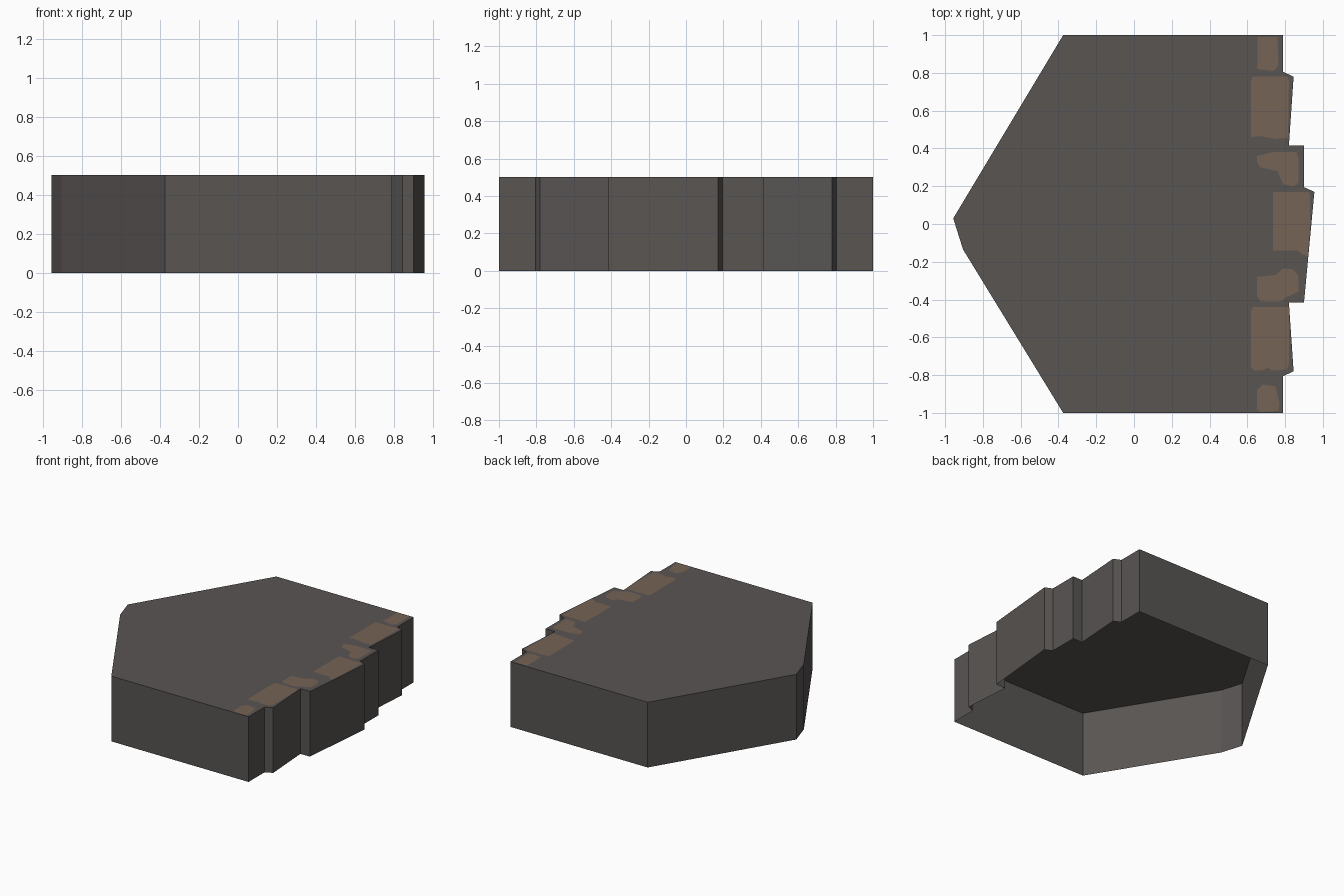
import bpy, bmesh

if "Cube" in bpy.data.objects:
    bpy.data.objects.remove(bpy.data.objects["Cube"])

HEIGHT = 0.5


def material(name, rgb):
    m = bpy.data.materials.new(name)
    m.diffuse_color = (*rgb, 1.0)
    m.use_nodes = True
    m.node_tree.nodes["Principled BSDF"].inputs["Base Color"].default_value = m.diffuse_color
    return m


def make_object(name, bm, mat):
    mesh = bpy.data.meshes.new(name)
    bm.to_mesh(mesh)
    bm.free()
    mesh.materials.append(mat)
    ob = bpy.data.objects.new(name, mesh)
    bpy.context.collection.objects.link(ob)
    return ob


stone = material("dark grey stone", (0.098, 0.090, 0.086))
clay = material("brown brick", (0.178, 0.125, 0.090))

# Slab: stepped outline with a top and side walls, open underneath
outline = [(-.375, -1), (.79, -1), (.79, -.805), (.845, -.78), (.82, -.415),
           (.9, -.415), (.955, .17), (.9, .195), (.9, .415), (.82, .415),
           (.845, .78), (.79, .805), (.79, 1), (-.375, 1),
           (-.957, .03), (-.905, -.135)]
bm = bmesh.new()
low = [bm.verts.new((x, y, 0)) for x, y in outline]
high = [bm.verts.new((x, y, HEIGHT)) for x, y in outline]
bm.faces.new(high)
for i in range(len(outline)):
    j = (i + 1) % len(outline)
    bm.faces.new((low[i], low[j], high[j], high[i]))
make_object("slab", bm, stone)

# Worn bricks: thin painted patches along the stepped edge
patches = {
    "end_brick_back": [(.655, .82), (.74, .81), (.765, .84), (.76, .99), (.655, .99)],
    "large_brick_back": [(.62, .46), (.66, .465), (.70, .46), (.74, .45), (.815, .455),
                         (.82, .76), (.81, .78), (.63, .78), (.62, .76)],
    "small_brick_back": [(.65, .33), (.67, .30), (.76, .28), (.79, .21), (.85, .20),
                         (.87, .22), (.87, .35), (.86, .38), (.73, .38), (.65, .36)],
    "centre_brick": [(.735, -.14), (.87, -.14), (.89, -.16), (.92, -.17),
                     (.932, 0), (.932, .16), (.92, .17), (.735, .17)],
    "small_brick_front": [(.65, -.38), (.67, -.41), (.78, -.41), (.81, -.385), (.87, -.36),
                          (.87, -.27), (.84, -.24), (.79, -.235), (.75, -.27), (.65, -.28)],
    "large_brick_front": [(.62, -.76), (.64, -.775), (.68, -.775), (.71, -.76), (.73, -.775),
                          (.81, -.77), (.82, -.74), (.82, -.44), (.63, -.44), (.62, -.46)],
    "end_brick_front": [(.65, -.98), (.67, -.995), (.765, -.99), (.77, -.95), (.75, -.86),
                        (.68, -.85), (.65, -.88)],
}
for name, points in patches.items():
    bm = bmesh.new()
    bm.faces.new([bm.verts.new((x, y, HEIGHT + 0.002)) for x, y in points])
    make_object(name, bm, clay)
